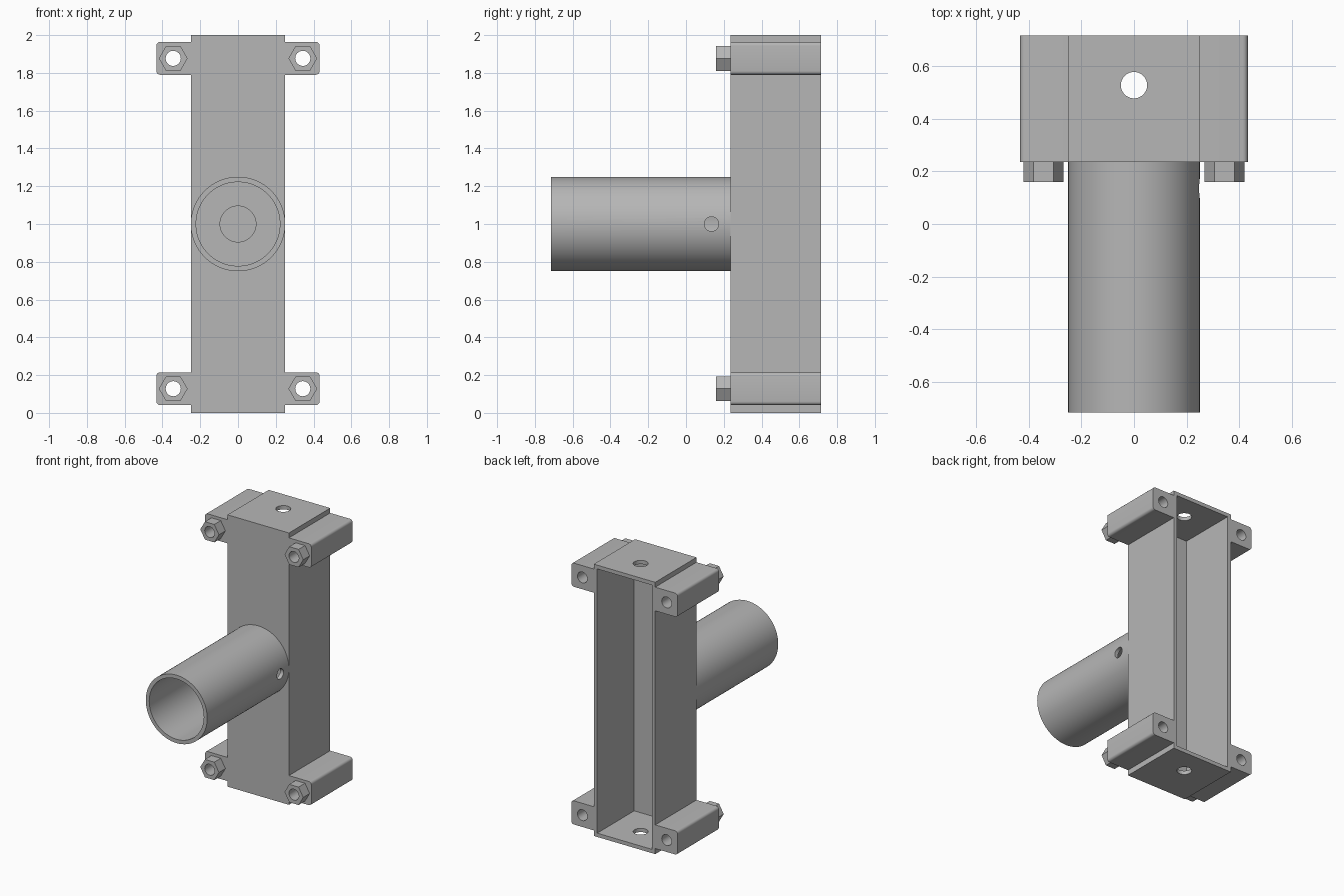
import bpy
import math
from mathutils import Vector

cube = bpy.data.objects.get("Cube")
if cube:
    bpy.data.objects.remove(cube, do_unlink=True)

grey = bpy.data.materials.new("Plain grey")
grey.use_nodes = True
colour = (0.47, 0.47, 0.47, 1)
grey.diffuse_color = colour
grey.node_tree.nodes["Principled BSDF"].inputs["Base Color"].default_value = colour

# Main dimensions
FRONT, BACK = 0.235, 0.715
HALF, WALL, WEB = 0.25, 0.028, 0.05
MID = 1.0
HOLE_X, HOLE_LOW, HOLE_R = 0.343, 0.128, 0.04


def box(name, low, high):
    low, high = Vector(low), Vector(high)
    bpy.ops.mesh.primitive_cube_add(size=1, location=(low + high) / 2)
    ob = bpy.context.object
    ob.name = name
    ob.scale = high - low
    bpy.ops.object.transform_apply(location=True, rotation=True, scale=True)
    ob.data.materials.append(grey)
    return ob


def rod(name, start, end, radius, sides=48):
    """Cylinder running from one point to another."""
    start, end = Vector(start), Vector(end)
    axis = end - start
    bpy.ops.mesh.primitive_cylinder_add(
        vertices=sides, radius=radius, depth=axis.length, location=(start + end) / 2,
        rotation=axis.to_track_quat('Z', 'Y').to_euler())
    ob = bpy.context.object
    ob.name = name
    bpy.ops.object.transform_apply(location=True, rotation=True, scale=True)
    ob.data.materials.append(grey)
    return ob


def cut(ob, cutter):
    """Subtract the cutter, then discard it."""
    cutter.hide_render = True
    bpy.context.view_layer.objects.active = ob
    mod = ob.modifiers.new("cut", 'BOOLEAN')
    mod.operation = 'DIFFERENCE'
    mod.solver = 'EXACT'
    mod.object = cutter
    bpy.ops.object.modifier_apply(modifier=mod.name)
    bpy.data.objects.remove(cutter, do_unlink=True)


def smooth(ob):
    bpy.ops.object.select_all(action='DESELECT')
    ob.select_set(True)
    bpy.context.view_layer.objects.active = ob
    bpy.ops.object.shade_smooth_by_angle(angle=math.radians(30))


# Upright channel, open at the back, drilled through both ends
channel = box("channel", (-HALF, FRONT, 0), (HALF, BACK, 2))
cut(channel, box("cavity", (-HALF + WALL, FRONT + WEB, WALL),
                 (HALF - WALL, BACK + 0.1, 2 - WALL)))
cut(channel, rod("end_drill", (0, 0.527, -0.1), (0, 0.527, 2.1), 0.05))
# Shallow round recess at the foot of the tube
cut(channel, rod("recess", (0, FRONT - 0.1, MID), (0, FRONT + 0.03, MID), 0.095))
smooth(channel)

# Hollow tube with one drilled hole on its left side
tube = rod("tube", (0, -BACK, MID), (0, FRONT, MID), HALF, 96)
cut(tube, rod("bore", (0, -BACK - 0.1, MID), (0, FRONT + 0.1, MID), 0.222, 96))
cut(tube, rod("side_drill", (0.1, 0.135, MID), (0.4, 0.135, MID), 0.038, 32))
smooth(tube)

# Four mounting lugs with hexagonal nuts
for side, side_name in ((1, "left"), (-1, "right")):
    for z, level in ((HOLE_LOW, "lower"), (2 - HOLE_LOW + 0.005, "upper")):
        xs = sorted((side * HALF, side * 0.432))
        lug = box(f"{level}_{side_name}_lug", (xs[0], FRONT, z - 0.087),
                  (xs[1], BACK, z + 0.087))
        # Round the two outer edges
        weight = lug.data.attributes.new("bevel_weight_edge", 'FLOAT', 'EDGE')
        for edge in lug.data.edges:
            a, b = (lug.data.vertices[i].co for i in edge.vertices)
            along_y = abs(a.y - b.y) > 0.1
            outer = abs(a.x) > 0.4 and abs(b.x) > 0.4
            weight.data[edge.index].value = float(along_y and outer)
        bevel = lug.modifiers.new("round", 'BEVEL')
        bevel.limit_method = 'WEIGHT'
        bevel.width = 0.02
        bevel.segments = 5
        bpy.context.view_layer.objects.active = lug
        bpy.ops.object.modifier_apply(modifier=bevel.name)

        nut = rod(f"{level}_{side_name}_nut", (0, 0, 0), (0, 0, 0.075), 0.076, 6)
        # Turn the nut so that two corners point sideways
        nut.rotation_euler = (math.pi / 2, math.pi / 6, 0)
        nut.location = (side * HOLE_X, FRONT, z)
        bpy.context.view_layer.objects.active = nut
        bpy.ops.object.transform_apply(location=True, rotation=True, scale=True)

        for part in (lug, nut):
            cut(part, rod("bolt_drill", (side * HOLE_X, 0, z),
                          (side * HOLE_X, 1, z), HOLE_R, 32))
            smooth(part)
